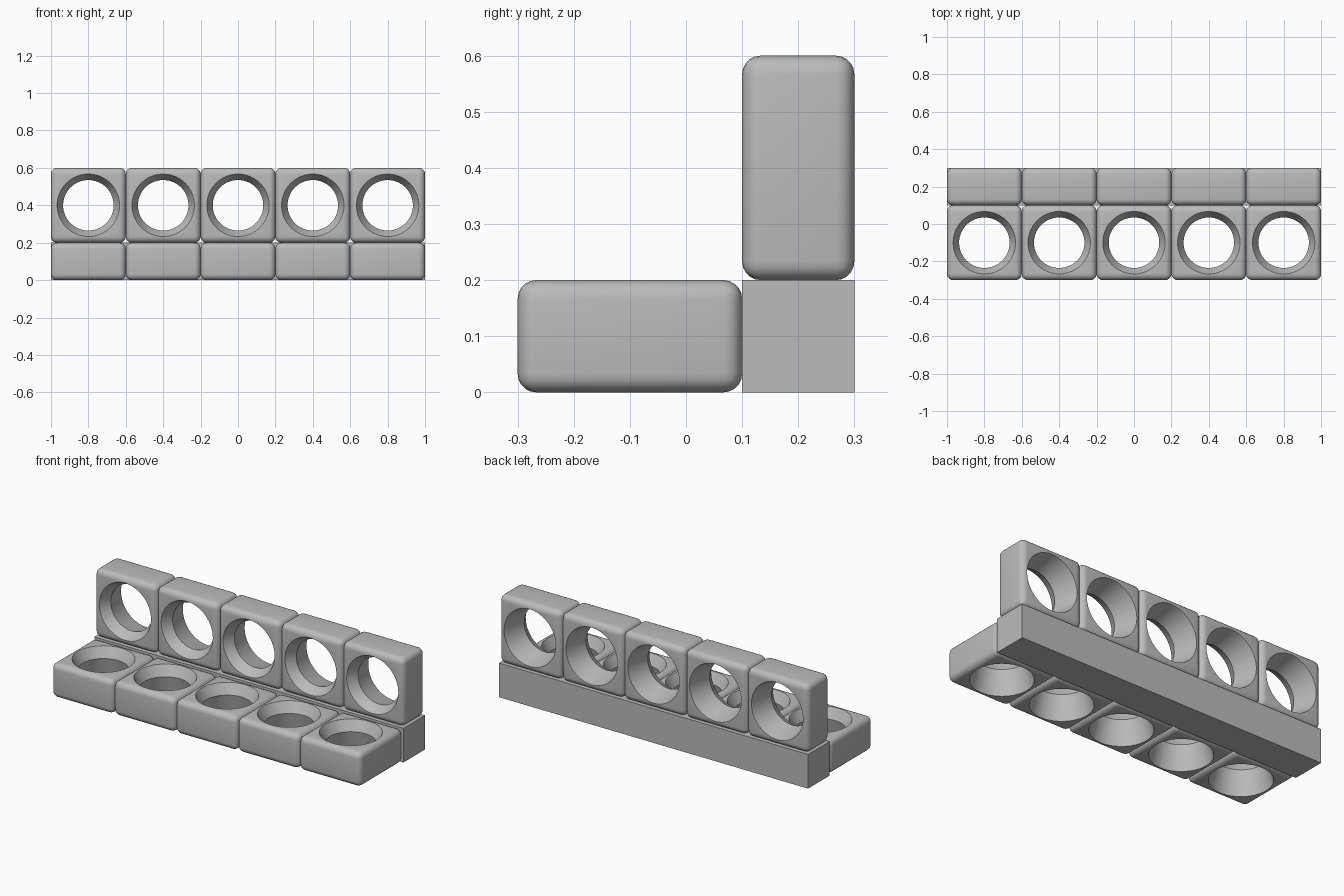
import bpy
import math

cube = bpy.data.objects.get("Cube")
if cube:
    bpy.data.objects.remove(cube, do_unlink=True)

GREY = (0.5, 0.5, 0.5, 1)
grey = bpy.data.materials.new("plain grey")
grey.use_nodes = True
grey.diffuse_color = GREY
grey.node_tree.nodes["Principled BSDF"].inputs["Base Color"].default_value = GREY

RIM, WAIST = 0.167, 0.135      # hole radius at the faces and at its narrowest
HALF = 0.1                     # half the block thickness
WAIST_Z = 0.04                 # height of the narrowest point above the block centre


def box(name, size, location):
    bpy.ops.mesh.primitive_cube_add(size=1, location=location)
    obj = bpy.context.object
    obj.name = name
    obj.scale = size
    bpy.ops.object.transform_apply(location=False, rotation=False, scale=True)
    obj.data.materials.append(grey)
    return obj


def apply_modifiers(obj):
    bpy.context.view_layer.objects.active = obj
    for mod in list(obj.modifiers):
        bpy.ops.object.modifier_apply(modifier=mod.name)


def hole_cone(low, high, r_low, r_high):
    bpy.ops.mesh.primitive_cone_add(vertices=64, radius1=r_low, radius2=r_high,
                                    depth=high - low, location=(0, 0, (low + high) / 2))
    cutter = bpy.context.object
    cutter.name = "hole_cutter"
    cutter.hide_render = True
    return cutter


# Rounded block with a waisted hole, lying flat
block = box("ring_block", (0.4, 0.4, 2 * HALF), (0, 0, 0))
bevel = block.modifiers.new("rounding", "BEVEL")
bevel.width = 0.033
bevel.segments = 5

# Each cone runs past the face and past the waist along its own slope
PAST = 0.01
cutters = []
for face in (-HALF, HALF):
    slope = (RIM - WAIST) / (face - WAIST_Z)
    ends = sorted((z, WAIST + slope * (z - WAIST_Z))
                  for z in (WAIST_Z, face + math.copysign(PAST, face)))
    cutters.append(hole_cone(ends[0][0], ends[1][0], ends[0][1], ends[1][1]))

# Join the two cones at the waist into one closed cutter
bpy.ops.object.select_all(action="DESELECT")
for c in cutters:
    c.select_set(True)
bpy.context.view_layer.objects.active = cutters[0]
bpy.ops.object.join()
cutter = bpy.context.object
bpy.ops.object.mode_set(mode="EDIT")
bpy.ops.mesh.select_all(action="SELECT")
bpy.ops.mesh.remove_doubles(threshold=0.0005)
bpy.ops.mesh.select_all(action="DESELECT")
bpy.ops.mesh.select_interior_faces()
bpy.ops.mesh.delete(type="FACE")
bpy.ops.object.mode_set(mode="OBJECT")

cut = block.modifiers.new("hole", "BOOLEAN")
cut.operation = "DIFFERENCE"
cut.solver = "EXACT"
cut.object = cutter
apply_modifiers(block)
bpy.data.objects.remove(cutter, do_unlink=True)

bpy.ops.object.select_all(action="DESELECT")
block.select_set(True)
bpy.context.view_layer.objects.active = block
bpy.ops.object.shade_smooth_by_angle(angle=math.radians(25))
apply_modifiers(block)

# Two rows of blocks: one lying flat at the front, one standing on the bar
for i in range(5):
    x = -0.8 + 0.4 * i
    for name, location, tilt in (("flat_block", (x, -0.1, 0.1), 0),
                                 ("upright_block", (x, 0.2, 0.4), math.pi / 2)):
        copy = bpy.data.objects.new(f"{name}_{i + 1}", block.data)
        copy.location = location
        copy.rotation_euler.x = tilt
        bpy.context.collection.objects.link(copy)
bpy.data.objects.remove(block, do_unlink=True)

# Square bar along the back joining both rows
box("corner_bar", (2, 0.2, 0.2), (0, 0.2, 0.1))
